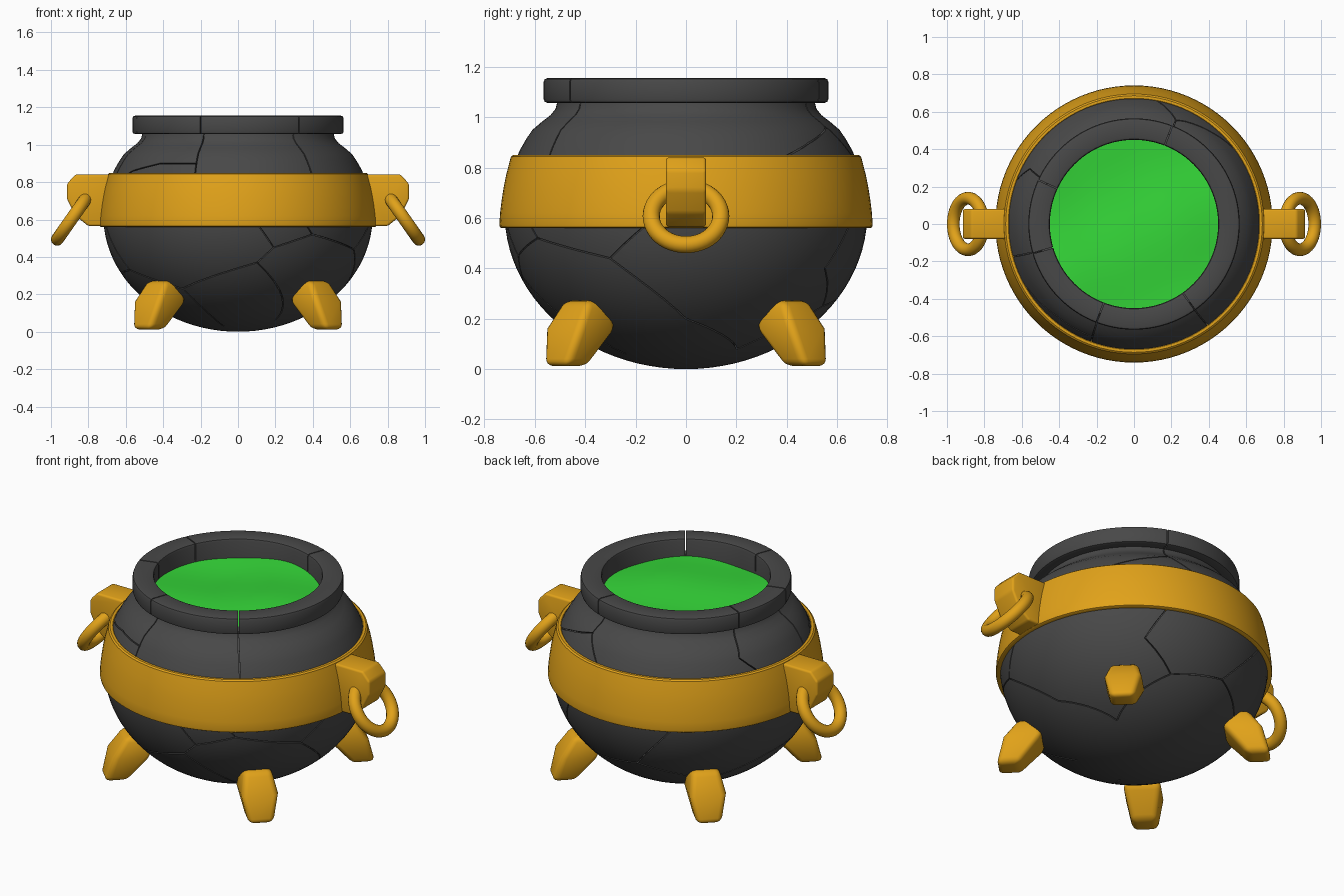
import bpy, bmesh, math
from mathutils import Vector, Matrix

if "Cube" in bpy.data.objects:
    bpy.data.objects.remove(bpy.data.objects["Cube"])

SEG = 96


def material(name, rgb):
    m = bpy.data.materials.new(name)
    m.diffuse_color = (*rgb, 1)
    m.use_nodes = True
    m.node_tree.nodes["Principled BSDF"].inputs["Base Color"].default_value = m.diffuse_color
    return m


IRON = material("dark_iron", (0.065, 0.065, 0.065))
GOLD = material("gold", (0.75, 0.36, 0.01))
GREEN = material("green_liquid", (0.035, 0.68, 0.04))


def make(name, bm, mat=None):
    bmesh.ops.recalc_face_normals(bm, faces=bm.faces[:])
    me = bpy.data.meshes.new(name)
    bm.to_mesh(me)
    bm.free()
    ob = bpy.data.objects.new(name, me)
    bpy.context.collection.objects.link(ob)
    if mat:
        me.materials.append(mat)
    return ob


def finish(ob, angle=35):
    """Apply modifiers, then smooth with sharp edges kept."""
    bpy.ops.object.select_all(action='DESELECT')
    ob.select_set(True)
    bpy.context.view_layer.objects.active = ob
    bpy.ops.object.convert(target='MESH')
    bpy.ops.object.shade_smooth_by_angle(angle=math.radians(angle))


def bevel(ob, width, segments):
    b = ob.modifiers.new("bevel", 'BEVEL')
    b.width, b.segments, b.limit_method = width, segments, 'ANGLE'
    b.angle_limit = math.radians(25)


def lathe(name, pts, mat, closed=False):
    bm = bmesh.new()
    vs = [bm.verts.new((r, 0, z)) for r, z in pts]
    loop = vs + vs[:1] if closed else vs
    es = [bm.edges.new(p) for p in zip(loop, loop[1:])]
    bmesh.ops.spin(bm, geom=vs + es, cent=(0, 0, 0), axis=(0, 0, 1),
                   angle=2 * math.pi, steps=SEG, use_merge=True)
    bmesh.ops.remove_doubles(bm, verts=bm.verts[:], dist=1e-5)
    return make(name, bm, mat)


# Pot body: flattened sphere, short neck, square rim
def belly(z):
    return 0.72 * math.sqrt(max(0, 1 - ((z - 0.62) / 0.62) ** 2))


a_end = math.asin((0.95 - 0.62) / 0.62)
profile = []
for i in range(33):
    a = -math.pi / 2 + (a_end + math.pi / 2) * i / 32
    profile.append((0.72 * math.cos(a) if i else 0, 0.62 + 0.62 * math.sin(a)))
neck = [(0.572, 0.982), (0.538, 1.008), (0.518, 1.033), (0.512, 1.057)]
rim = [(0.55, 1.057), (0.561, 1.061), (0.565, 1.072), (0.565, 1.14), (0.561, 1.151),
       (0.55, 1.155), (0.465, 1.155), (0.454, 1.151), (0.45, 1.14), (0.45, 0.98), (0, 0.98)]
pot = lathe("pot_body", profile + neck + rim, IRON)


def radius(z):
    pts = profile + neck
    for (r0, z0), (r1, z1) in zip(pts, pts[1:]):
        if z0 <= z <= z1:
            return r0 + (r1 - r0) * (z - z0) / (z1 - z0)
    return 0.512


# Cracks: thin blades that follow the surface through (azimuth in degrees, height)
cracks = [
    [(278, .58), (286, .45), (304, .52), (334, .44), (360, .20), (395, .08)],
    [(286, .45), (279, .37), (238, .23), (205, .33), (190, .58)],
    [(279, .37), (294, .22), (310, .06)],
    [(239, .22), (250, .03)],
    [(334, .44), (348, .58)],
    [(304, .52), (300, .58)],
    [(395, .08), (430, .25), (460, .30), (480, .58)],
    [(460, .30), (500, .18), (530, .30), (565, .33)],
    [(430, .25), (415, .40), (425, .58)],
    [(249, 1.05), (250, .84)],
    [(250, .9), (230, .9), (212, .86), (208, .84)],
    [(305, 1.05), (306, .84)],
    [(35, .84), (50, .90), (68, .96), (68, 1.05)],
    [(68, .96), (80, .84)],
    [(155, 1.05), (152, .92), (160, .84)],
    [(196, 1.05), (195, .84)],
]
bm = bmesh.new()
for line in cracks:
    path = []
    for (a0, z0), (a1, z1) in zip(line, line[1:]):
        n = max(2, int(abs(a1 - a0) / 4), int(abs(z1 - z0) / 0.04))
        path += [(a0 + (a1 - a0) * i / n, z0 + (z1 - z0) * i / n) for i in range(n)]
    path.append(line[-1])
    P = [Vector((radius(z) * math.cos(math.radians(a)), radius(z) * math.sin(math.radians(a)), z))
         for a, z in path]
    rings = []
    for i, p in enumerate(P):
        n = (p - Vector((0, 0, 0.62))).normalized()
        side = (P[min(i + 1, len(P) - 1)] - P[max(i - 1, 0)]).cross(n).normalized() * 0.003
        rings.append([bm.verts.new(v) for v in (p - n * 0.02 - side, p - n * 0.02 + side,
                                                p + n * 0.02 + side, p + n * 0.02 - side)])
    for q, r in zip(rings, rings[1:]):
        for k in range(4):
            bm.faces.new((q[k], q[(k + 1) % 4], r[(k + 1) % 4], r[k]))
    bm.faces.new(rings[0][::-1])
    bm.faces.new(rings[-1])
# Splits through the rim
for a in (68.7, 155.3, 196.2, 249.1, 305.3):
    M = (Matrix.Rotation(math.radians(a), 4, 'Z') @ Matrix.Translation((0.52, 0, 1.13))
         @ Matrix.Diagonal((0.18, 0.006, 0.15, 1)))
    bmesh.ops.create_cube(bm, size=1, matrix=M)
cutter = make("crack_cutter", bm)
cutter.hide_render = True
cut = pot.modifiers.new("cracks", 'BOOLEAN')
cut.operation, cut.solver, cut.object, cut.use_self = 'DIFFERENCE', 'EXACT', cutter, True
finish(pot)
bpy.data.objects.remove(cutter)

# Gold band round the belly
band = [(0.70, 0.56), (0.732, 0.56), (0.739, 0.564), (0.741, 0.575), (0.738, 0.62), (0.732, 0.67),
        (0.724, 0.72), (0.714, 0.77), (0.700, 0.825), (0.695, 0.843), (0.686, 0.85),
        (0.672, 0.85), (0.665, 0.843), (0.69, 0.72)]
finish(lathe("belly_band", band, GOLD, True))

# Liquid with a gently wavy surface
bm = bmesh.new()
prev = None
for j in range(17):
    r = 0.456 * j / 16
    ring = []
    for k in range(SEG if j else 1):
        a = 2 * math.pi * k / SEG
        x, y = r * math.cos(a), r * math.sin(a)
        z = 1.05 + 0.012 * math.sin(9 * x + 2 * y) + 0.01 * math.cos(8 * y - 4 * x + 1)
        ring.append(bm.verts.new((x, y, z)))
    if j:
        for k in range(SEG):
            k2 = (k + 1) % SEG
            bm.faces.new((prev[0], ring[k], ring[k2]) if j == 1
                         else (prev[k], ring[k], ring[k2], prev[k2]))
    prev = ring
finish(make("liquid", bm, GREEN))

# Side lugs with hanging rings
lug = [(0.68, 0.565), (0.80, 0.565), (0.87, 0.62), (0.915, 0.71), (0.915, 0.79), (0.87, 0.84), (0.66, 0.84)]
for s, side in ((1, "right"), (-1, "left")):
    bm = bmesh.new()
    A = [bm.verts.new((s * x, -0.08, z)) for x, z in lug]
    B = [bm.verts.new((s * x, 0.08, z)) for x, z in lug]
    bm.faces.new(A)
    bm.faces.new(B[::-1])
    for k in range(len(lug)):
        m = (k + 1) % len(lug)
        bm.faces.new((A[k], B[k], B[m], A[m]))
    ob = make(side + "_lug", bm, GOLD)
    bevel(ob, 0.012, 3)
    finish(ob)
    bpy.ops.mesh.primitive_torus_add(major_radius=0.138, minor_radius=0.034, major_segments=48,
                                     minor_segments=16, location=(s * 0.887, 0, 0.607),
                                     rotation=(0, s * math.radians(90 - 35), 0))
    ob = bpy.context.object
    ob.name = side + "_ring"
    ob.data.materials.append(GOLD)
    finish(ob, 60)

# Four stubby feet: (radial centre, height, radial half, tangential half)
foot = [(0.675, 0.012, 0.062, 0.068), (0.592, 0.16, 0.105, 0.10), (0.555, 0.272, 0.065, 0.075)]
for name, az in (("front_right", 315), ("back_right", 45), ("back_left", 135), ("front_left", 225)):
    bm = bmesh.new()
    rings = [[bm.verts.new((c + i * h, j * t, z)) for i, j in ((-1, -1), (1, -1), (1, 1), (-1, 1))]
             for c, z, h, t in foot]
    for q, r in zip(rings, rings[1:]):
        for k in range(4):
            bm.faces.new((q[k], q[(k + 1) % 4], r[(k + 1) % 4], r[k]))
    bm.faces.new(rings[0][::-1])
    bm.faces.new(rings[-1])
    bm.transform(Matrix.Rotation(math.radians(az), 4, 'Z'))
    ob = make(name + "_foot", bm, GOLD)
    bevel(ob, 0.03, 4)
    finish(ob, 50)
